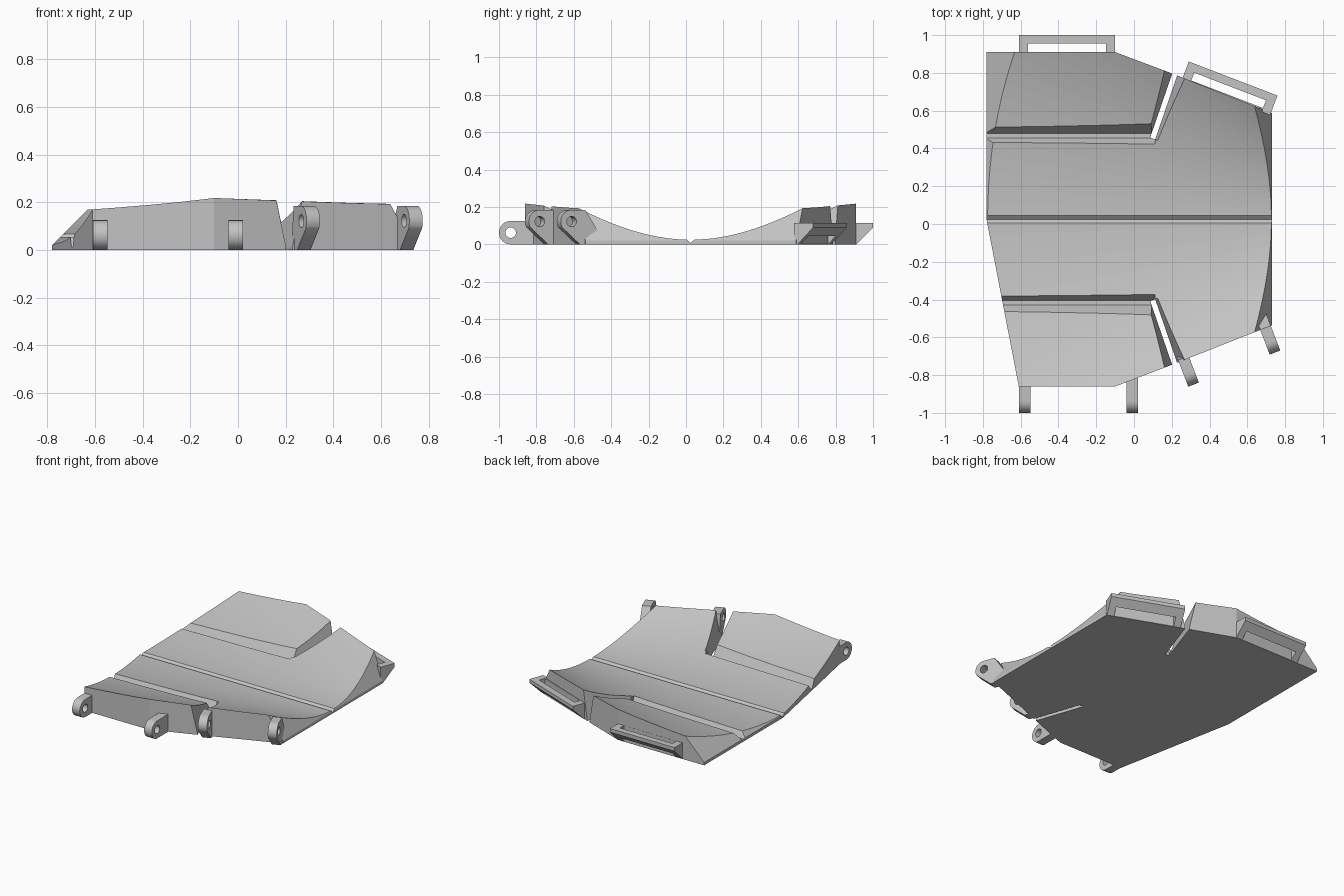
import bpy, bmesh, math
from mathutils import Matrix

if "Cube" in bpy.data.objects:
    bpy.data.objects.remove(bpy.data.objects["Cube"])

MID = 0.025      # y of the centre line
TILT = math.radians(21)

grey = bpy.data.materials.new("plain_grey")
grey.diffuse_color = (0.55, 0.55, 0.55, 1)
grey.use_nodes = True
grey.node_tree.nodes["Principled BSDF"].inputs["Base Color"].default_value = grey.diffuse_color


def finish(name, bm):
    bmesh.ops.recalc_face_normals(bm, faces=bm.faces)
    me = bpy.data.meshes.new(name)
    bm.to_mesh(me)
    bm.free()
    me.materials.append(grey)
    ob = bpy.data.objects.new(name, me)
    bpy.context.collection.objects.link(ob)
    return ob


def prism(name, profile, length, origin, angle=0.0):
    """Profile in (local y, z), extruded along local x, then turned about z."""
    bm = bmesh.new()
    f = bm.faces.new([bm.verts.new((0, a, z)) for a, z in profile])
    ext = bmesh.ops.extrude_face_region(bm, geom=[f])["geom"]
    bmesh.ops.translate(bm, vec=(length, 0, 0),
                        verts=[v for v in ext if isinstance(v, bmesh.types.BMVert)])
    bm.transform(Matrix.Translation((origin[0], origin[1], 0)) @ Matrix.Rotation(angle, 4, 'Z'))
    return finish(name, bm)


def boolean(ob, tool, op='DIFFERENCE'):
    tool.hide_render = True
    m = ob.modifiers.new("bool", 'BOOLEAN')
    m.operation, m.object, m.solver = op, tool, 'EXACT'
    bpy.context.view_layer.objects.active = ob
    bpy.ops.object.modifier_apply(modifier=m.name)
    bpy.data.objects.remove(tool, do_unlink=True)


# Plate outline
outline = [(-.78, .91), (-.10, .91), (.22, .79), (.64, .623), (.73, .588), (.73, -.537),
           (.64, -.572), (.22, -.738), (-.10, -.86), (-.61, -.86), (-.78, .02)]
bm = bmesh.new()
f = bm.faces.new([bm.verts.new((x, y, 0)) for x, y in outline])
ext = bmesh.ops.extrude_face_region(bm, geom=[f])["geom"]
bmesh.ops.translate(bm, vec=(0, 0, .5), verts=[v for v in ext if isinstance(v, bmesh.types.BMVert)])
plate = finish("curved_plate", bm)

# Conical hollow that shapes the top of the plate
N = 64
bm = bmesh.new()
rows = []
for x in (-.9, .8):
    d = 3.8 - 2.62 * x
    ts = [-.46 + .92 * i / N for i in range(N + 1)]
    rows.append([bm.verts.new((x, MID + t * d, .025 + t * t * d)) for t in ts])
    rows.append([bm.verts.new((x, MID + t * d, -.1)) for t in ts])
a, a0, b, b0 = rows
for i in range(N):
    for p, q in ((a, b), (b, b0), (b0, a0), (a0, a)):
        bm.faces.new((p[i], p[i + 1], q[i + 1], q[i]))
for i in (0, N):
    bm.faces.new((a[i], b[i], b0[i], a0[i]))
boolean(plate, finish("hollow_tool", bm), 'INTERSECT')

# Sloped left and right sides
R90 = math.pi / 2
boolean(plate, prism("left_slope", [(.80, 0), (.5, .3), (1.2, .3), (1.2, 0)], 2.6, (0, -1.3), R90))
boolean(plate, prism("right_slope", [(-.7406, 0), (-.58, .303), (-1.2, .303), (-1.2, 0)],
                     2.6, (0, -1.3), R90))
# Centre groove
boolean(plate, prism("centre_groove", [(0, .008), (.05, .05), (-.05, .05)], 2.4, (-1.2, MID)))

# Hinge grooves and slanted slots that separate the two flaps
for s in (1, -1):
    groove = [(s * v, z) for v, z in ((.43, .012), (.455, .012), (.628, .3), (.27, .3))]
    boolean(plate, prism("hinge_groove", groove, 1.111, (-1, MID)))
    slot = [(-.014, -.1), (.014, -.1), (.014, .01), (.08, .31), (-.08, .31), (-.014, .01)]
    boolean(plate, prism("flap_slot", slot, .46, (.099, MID + s * .428),
                         s * math.atan2(.34, .117)))


# Belt loops along the back edge
def belt_loop(name, origin, length, angle):
    ob = prism(name, [(-.02, 0), (0, 0), (.09, .09), (.09, .115), (-.02, .115)],
               length, origin, angle)
    c, s = math.cos(angle), math.sin(angle)
    start = (origin[0] + .048 * c, origin[1] + .048 * s)
    boolean(ob, prism("loop_opening", [(.001, -.1), (.045, -.1), (.045, .3), (.001, .3)],
                      length - .096, start, angle))


belt_loop("back_belt_loop", (-.61, .91), .51, 0)
belt_loop("side_belt_loop", (.258, .776), .503, -TILT)


# Pierced hinge lugs along the front edge
def lug(name, origin, angle, base, centre, arc):
    """Rounded tab: base points, then an arc about the hole."""
    cu, cz = centre
    r, n = .0625, 16
    pts = list(base)
    for i in range(n + 1):
        t = math.radians(arc[0] + (arc[1] - arc[0]) * i / n)
        pts.append((cu + r * math.cos(t), cz + r * math.sin(t)))
    ob = prism(name, [(-u, z) for u, z in pts], .06, origin, angle)
    hole = [(-cu + .028 * math.cos(k * math.pi / 12), cz + .028 * math.sin(k * math.pi / 12))
            for k in range(24)]
    c, s = math.cos(angle), math.sin(angle)
    boolean(ob, prism("pin_hole", hole, .2, (origin[0] - .07 * c, origin[1] - .07 * s), angle))
    bpy.ops.object.select_all(action='DESELECT')
    ob.select_set(True)
    bpy.context.view_layer.objects.active = ob
    bpy.ops.object.shade_smooth_by_angle(angle=math.radians(30))


for i, x in enumerate((-.608, -.04)):
    lug(f"front_lug_{i + 1}", (x, -.86), 0, [(-.07, .125), (-.07, 0)], (.0775, .0625), (-90, 90))
lug("side_lug_1", (.237, -.73), TILT, [(-.01, .184), (-.03, .06), (-.02, 0), (.03, 0)],
    (.078, .122), (-30, 90))
lug("side_lug_2", (.668, -.56), TILT, [(0, .184), (-.08, .06), (-.02, 0), (.03, 0)],
    (.078, .122), (-30, 90))
